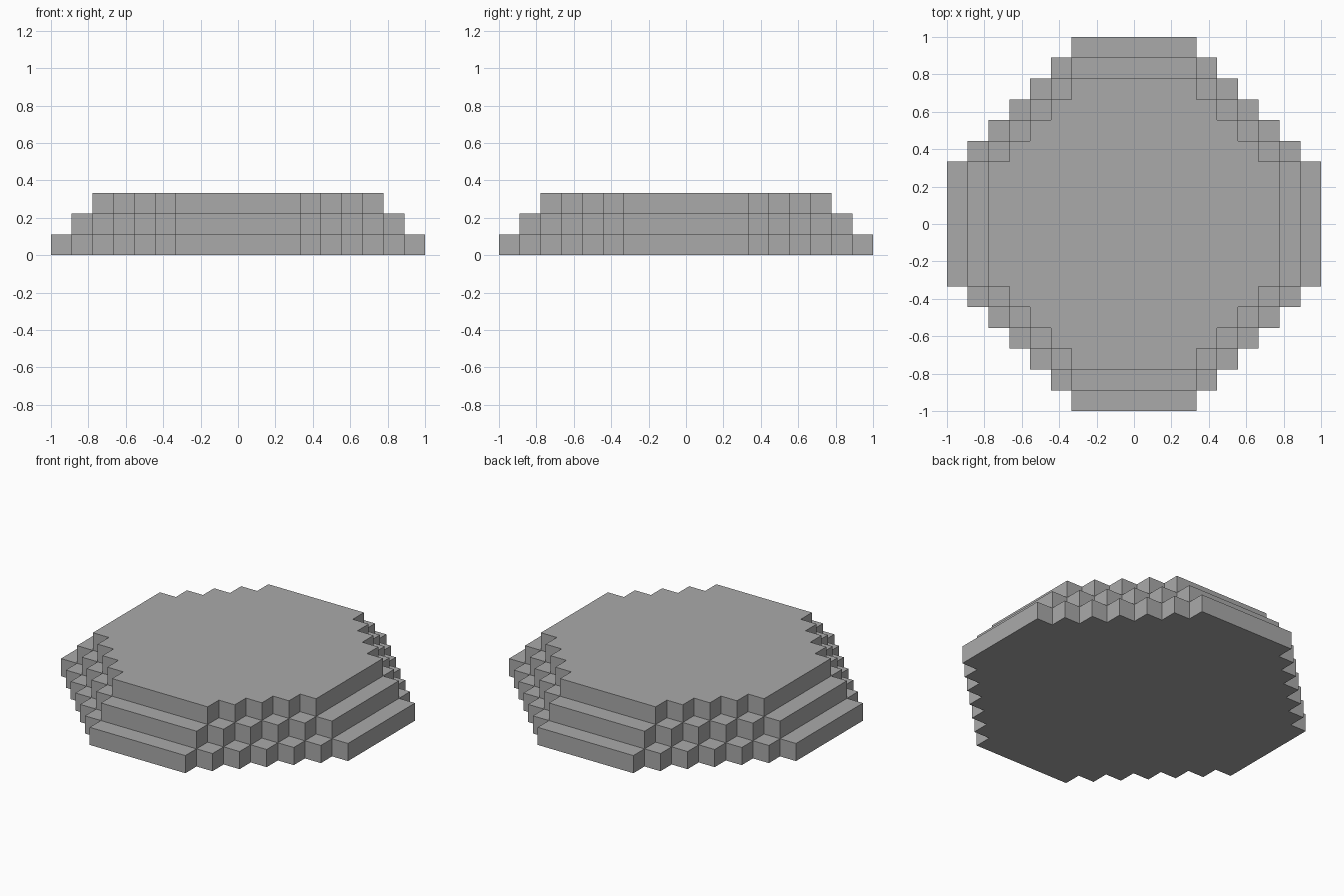
import bpy
import bmesh

UNIT = 1 / 9      # size of one step
CORE = 3          # half width of each straight side, in steps

cube = bpy.data.objects.get("Cube")
if cube:
    bpy.data.objects.remove(cube, do_unlink=True)

stone = bpy.data.materials.new("stone grey")
stone.use_nodes = True
colour = (0.40, 0.40, 0.40, 1)
stone.diffuse_color = colour
stone.node_tree.nodes["Principled BSDF"].inputs["Base Color"].default_value = colour


def stepped_outline(reach):
    """Octagon-like outline with staircase corners, reaching out the given steps."""
    # Staircase of one quadrant, from the right side round to the back
    quadrant = []
    for i in range(reach - CORE + 1):
        quadrant.append((reach - i, CORE + i))
        if i < reach - CORE:
            quadrant.append((reach - i - 1, CORE + i))
    # Turn the quadrant by quarter turns
    outline = []
    for _ in range(4):
        outline += quadrant
        quadrant = [(-y, x) for x, y in quadrant]
    return outline


def add_tier(name, reach, level):
    """One stepped slab, extruded upward by one step."""
    bm = bmesh.new()
    verts = [bm.verts.new((x * UNIT, y * UNIT, level * UNIT))
             for x, y in stepped_outline(reach)]
    base = bm.faces.new(verts)
    top = bmesh.ops.extrude_face_region(bm, geom=[base], use_keep_orig=True)
    moved = [v for v in top["geom"] if isinstance(v, bmesh.types.BMVert)]
    bmesh.ops.translate(bm, verts=moved, vec=(0, 0, UNIT))
    bmesh.ops.recalc_face_normals(bm, faces=bm.faces[:])
    mesh = bpy.data.meshes.new(name)
    bm.to_mesh(mesh)
    bm.free()
    mesh.materials.append(stone)
    bpy.context.collection.objects.link(bpy.data.objects.new(name, mesh))


# Three tiers, each one step smaller than the one below
for level, name in enumerate(("bottom_tier", "middle_tier", "top_tier")):
    add_tier(name, 9 - level, level)
